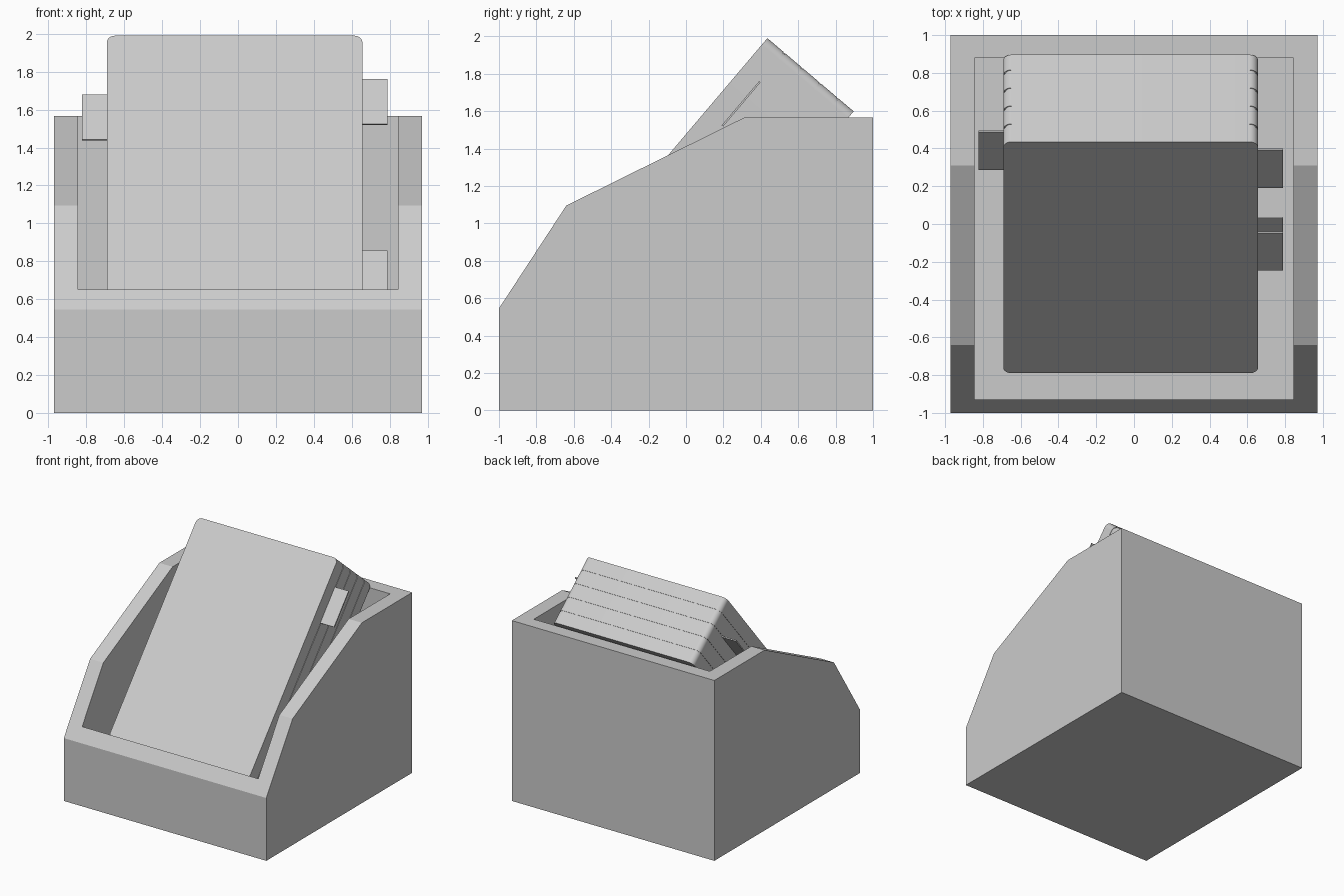
import bpy, bmesh, math
from mathutils import Matrix, Vector

cube = bpy.data.objects.get("Cube")
if cube:
    bpy.data.objects.remove(cube, do_unlink=True)

grey = bpy.data.materials.new("plain grey")
grey.use_nodes = True
COLOUR = (0.6, 0.6, 0.6, 1)
grey.diffuse_color = COLOUR
grey.node_tree.nodes["Principled BSDF"].inputs["Base Color"].default_value = COLOUR


def prism(name, points, depth, matrix=Matrix()):
    """Extrude a closed outline by a vector and place it with a matrix."""
    bm = bmesh.new()
    face = bm.faces.new([bm.verts.new(p) for p in points])
    out = bmesh.ops.extrude_face_region(bm, geom=[face])
    verts = [v for v in out["geom"] if isinstance(v, bmesh.types.BMVert)]
    bmesh.ops.translate(bm, vec=depth, verts=verts)
    bmesh.ops.recalc_face_normals(bm, faces=bm.faces)
    mesh = bpy.data.meshes.new(name)
    bm.to_mesh(mesh)
    bm.free()
    mesh.materials.append(grey)
    obj = bpy.data.objects.new(name, mesh)
    bpy.context.collection.objects.link(obj)
    obj.matrix_world = matrix
    return obj


def select_only(obj):
    bpy.ops.object.select_all(action="DESELECT")
    obj.select_set(True)
    bpy.context.view_layer.objects.active = obj


# Open box with a stepped, sloping rim
HALF_W = 0.972
side = [(-1, 0), (-1, 0.545), (-0.64, 1.095), (0.31, 1.565), (1, 1.565), (1, 0)]
box = prism("box", [(-HALF_W, y, z) for y, z in side], (2 * HALF_W, 0, 0))
cavity = [(-0.845, -0.93, 0.13), (0.845, -0.93, 0.13),
          (0.845, 0.88, 0.13), (-0.845, 0.88, 0.13)]
cutter = prism("cavity_cutter", cavity, (0, 0, 2.5))
cutter.hide_render = True
cut = box.modifiers.new("cavity", "BOOLEAN")
cut.operation = "DIFFERENCE"
cut.solver = "EXACT"
cut.object = cutter
select_only(box)
bpy.ops.object.modifier_apply(modifier=cut.name)
bpy.data.objects.remove(cutter, do_unlink=True)

# Leaning frame: local y runs up the cards, local z comes out of their front
LEAN = (Matrix.Translation((0, 0.435, 1.99))
        @ Matrix.Rotation(math.radians(49.7), 4, "X"))
LEFT, RIGHT, LENGTH, RADIUS = -0.692, 0.656, 1.894, 0.045
PITCH, SHEET, TOTAL = 0.125, 0.01, 0.605


def rounded_card(name, front, thick, inset=0.0):
    """Rounded rectangular slab, its front a given depth into the stack."""
    x0, x1 = LEFT + inset + RADIUS, RIGHT - inset - RADIUS
    y0, y1 = -LENGTH + inset + RADIUS, -inset - RADIUS
    points = []
    for i, (cx, cy) in enumerate([(x1, y1), (x0, y1), (x0, y0), (x1, y0)]):
        for k in range(9):
            a = (i + k / 8) * math.pi / 2
            points.append((cx + RADIUS * math.cos(a),
                           cy + RADIUS * math.sin(a), -front))
    obj = prism(name, points, (0, 0, -thick), LEAN)
    select_only(obj)
    bpy.ops.object.shade_smooth_by_angle(angle=math.radians(30))
    return obj


# Five packs of cards
for i in range(5):
    start = i * PITCH
    end = TOTAL if i == 4 else start + PITCH - SHEET
    rounded_card(f"card_pack_{i + 1}", start, end - start)

# Dividers between the packs, each with a side tab: (side, distance from top)
tabs = [(1, 0.203), (-1, 0.203), (1, 1.175), (1, 1.205)]
for i, (direction, top) in enumerate(tabs):
    front = (i + 1) * PITCH - SHEET
    rounded_card(f"divider_{i + 1}", front, SHEET, 0.003)
    edge = RIGHT if direction > 0 else LEFT
    inner, outer = edge - 0.02 * direction, edge + 0.132 * direction
    outline = [(inner, -top, -front), (outer, -top, -front),
               (outer, -top - 0.31, -front), (inner, -top - 0.31, -front)]
    prism(f"divider_tab_{i + 1}", outline, (0, 0, -SHEET), LEAN)
